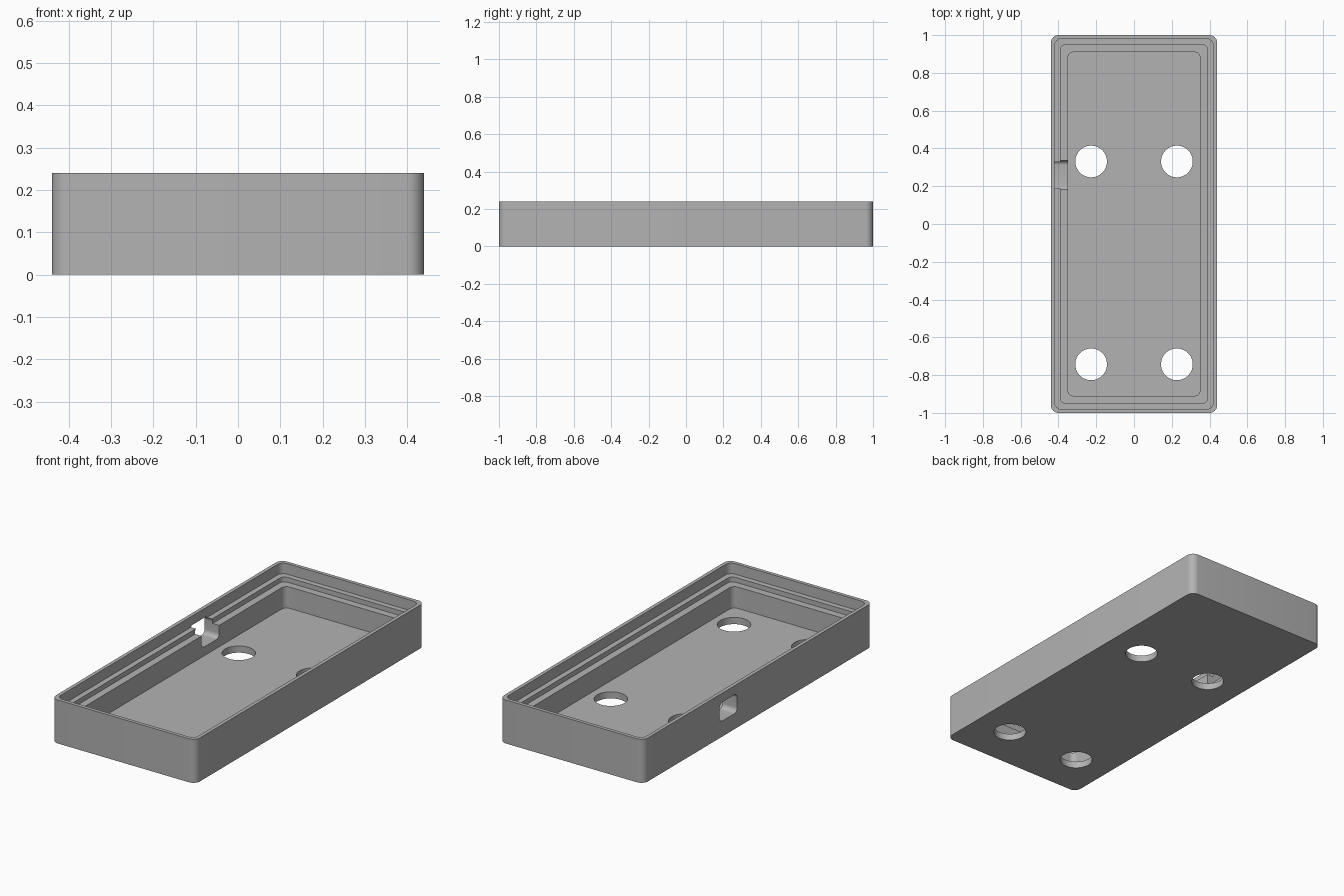
import bpy, bmesh, math

cube = bpy.data.objects.get("Cube")
if cube:
    bpy.data.objects.remove(cube, do_unlink=True)

HALF_X, HALF_Y, HEIGHT = 0.44, 1.0, 0.24
FLOOR, SEAT, STEP = 0.037, 0.155, 0.182

grey = bpy.data.materials.new("plain grey")
grey.use_nodes = True
colour = (0.45, 0.45, 0.45, 1)
grey.diffuse_color = colour
grey.node_tree.nodes["Principled BSDF"].inputs["Base Color"].default_value = colour


def rounded_rect(hx, hy, r, steps=8):
    """Outline of a rounded rectangle, counter-clockwise."""
    pts = []
    for k, (sx, sy) in enumerate([(1, 1), (-1, 1), (-1, -1), (1, -1)]):
        for i in range(steps + 1):
            a = math.pi / 2 * (k + i / steps)
            pts.append((sx * (hx - r) + r * math.cos(a), sy * (hy - r) + r * math.sin(a)))
    return pts


def loft(name, rings):
    """Closed solid through a series of matching point rings."""
    bm = bmesh.new()
    loops = [[bm.verts.new(p) for p in ring] for ring in rings]
    n = len(loops[0])
    for a, b in zip(loops, loops[1:]):
        for i in range(n):
            j = (i + 1) % n
            bm.faces.new((a[i], a[j], b[j], b[i]))
    bm.faces.new(loops[0][::-1])
    bm.faces.new(loops[-1])
    bmesh.ops.recalc_face_normals(bm, faces=bm.faces)
    mesh = bpy.data.meshes.new(name)
    bm.to_mesh(mesh)
    bm.free()
    mesh.materials.append(grey)
    obj = bpy.data.objects.new(name, mesh)
    bpy.context.collection.objects.link(obj)
    return obj


# Tray: outer wall, thin rim, two stepped ledges and the floor (inset, height, radius)
profile = [(0, 0, 0.04), (0, HEIGHT, 0.04),
           (0.02, HEIGHT, 0.035), (0.02, STEP, 0.035),
           (0.05, STEP, 0.03), (0.05, SEAT, 0.03),
           (0.09, SEAT, 0.03), (0.09, FLOOR, 0.03)]
tray = loft("tray", [[(x, y, z) for x, y in rounded_rect(HALF_X - d, HALF_Y - d, r)]
                     for d, z, r in profile])

# Round holes through the floor
cutters = []
for x in (-0.227, 0.227):
    for y in (0.331, -0.743):
        circle = [(x + 0.084 * math.cos(t * math.tau / 48), y + 0.084 * math.sin(t * math.tau / 48))
                  for t in range(48)]
        cutters.append(loft("hole_cutter", [[(u, v, z) for u, v in circle] for z in (-0.05, 0.1)]))

# Rounded port opening through the right wall
port = rounded_rect(0.077, 0.052, 0.025)
cutters.append(loft("port_cutter", [[(x, 0.259 + u, 0.138 + v) for u, v in port]
                                    for x in (-0.5, -0.31)]))

# Cut the openings, then drop the cutters
for cutter in cutters:
    cutter.hide_render = True
    mod = tray.modifiers.new("opening", 'BOOLEAN')
    mod.operation = 'DIFFERENCE'
    mod.solver = 'EXACT'
    mod.object = cutter
result = bpy.data.meshes.new_from_object(tray.evaluated_get(bpy.context.evaluated_depsgraph_get()))
tray.modifiers.clear()
tray.data = result
for cutter in cutters:
    bpy.data.objects.remove(cutter, do_unlink=True)

bpy.ops.object.select_all(action='DESELECT')
tray.select_set(True)
bpy.context.view_layer.objects.active = tray
bpy.ops.object.shade_smooth_by_angle(angle=math.radians(30))
